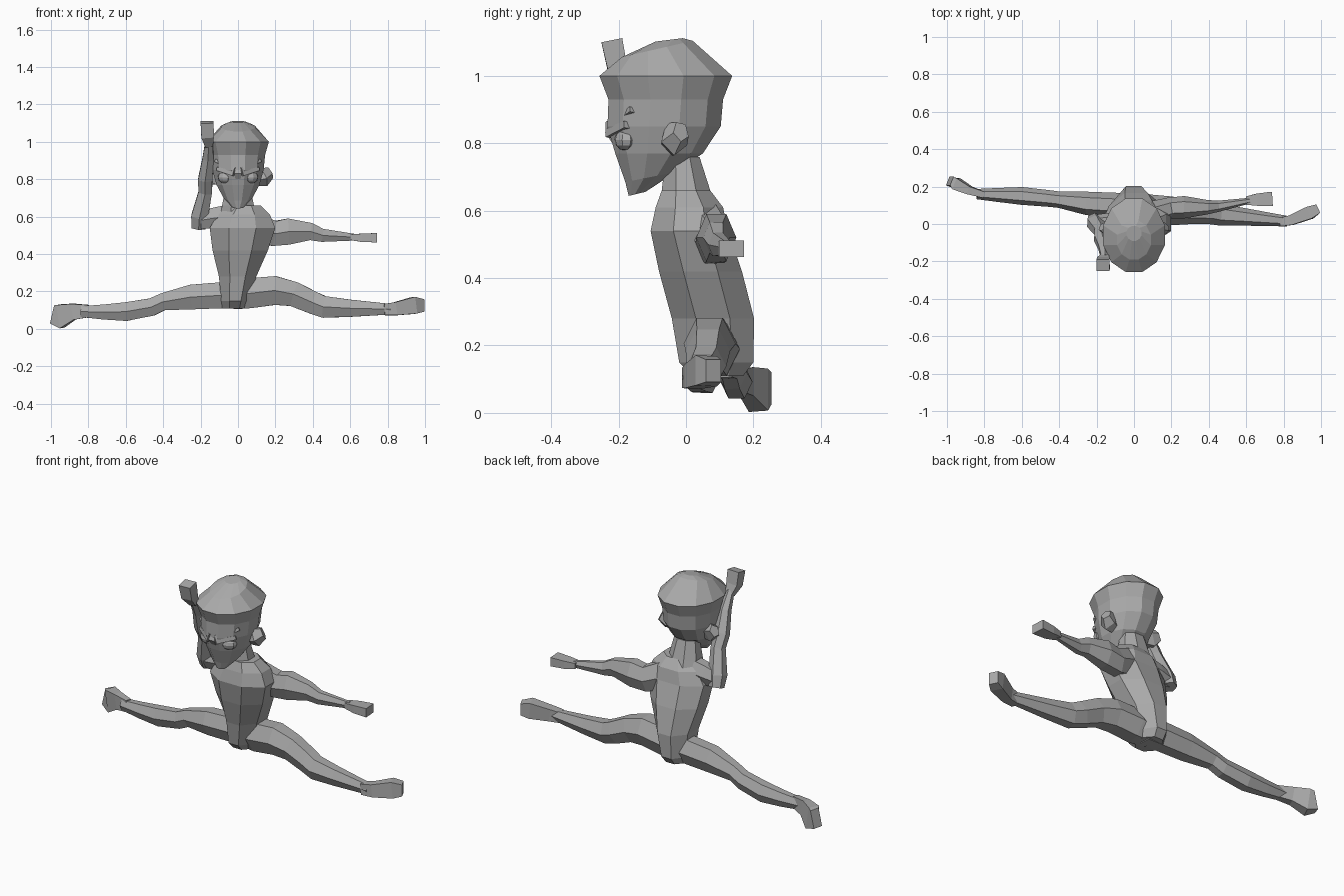
import bpy, bmesh, math
from mathutils import Vector, Matrix

cube = bpy.data.objects.get("Cube")
if cube:
    bpy.data.objects.remove(cube, do_unlink=True)

grey = bpy.data.materials.new("plain grey")
grey.use_nodes = True
shade = (.4, .4, .4, 1)
grey.diffuse_color = shade
grey.node_tree.nodes["Principled BSDF"].inputs["Base Color"].default_value = shade


def finish(name, bm):
    """Turn a bmesh into a flat-shaded grey object."""
    bmesh.ops.recalc_face_normals(bm, faces=bm.faces)
    mesh = bpy.data.meshes.new(name)
    bm.to_mesh(mesh)
    bm.free()
    mesh.materials.append(grey)
    part = bpy.data.objects.new(name, mesh)
    bpy.context.collection.objects.link(part)


def outline(sides):
    """Polygon with flat sides that fills the unit box."""
    angles = [math.tau * (i + .5) / sides for i in range(sides)]
    reach = max(math.cos(angle) for angle in angles)
    rise = max(math.sin(angle) for angle in angles)
    return [(math.cos(angle) / reach, math.sin(angle) / rise) for angle in angles]


def skin(name, rings):
    """Join successive rings of points into a closed tube."""
    bm = bmesh.new()
    loops = [[bm.verts.new(point) for point in ring] for ring in rings]
    for low, high in zip(loops, loops[1:]):
        for i in range(len(low)):
            bm.faces.new((low[i - 1], low[i], high[i], high[i - 1]))
    bm.faces.new(loops[0])
    bm.faces.new(loops[-1])
    finish(name, bm)


def body(name, sides, rows, lean=0):
    """Stack level rings: height, centre y, half width, half depth, tilt."""
    rings = []
    for height, centre, width, depth, *tilt in rows:
        middle = Vector((lean * (height - .3), centre, height))
        rings.append([middle + Vector((u * width, v * depth, v * sum(tilt)))
                      for u, v in outline(sides)])
    skin(name, rings)


def limb(name, sides, flatness, rows):
    """Sweep rings along a path of x, y, z, radius, square to the path."""
    points = [Vector(row[:3]) for row in rows]
    rings = []
    for i, (point, row) in enumerate(zip(points, rows)):
        along = points[min(i + 1, len(points) - 1)] - points[max(i - 1, 0)]
        across = along.cross(Vector((0, 1, 0))).normalized()
        other = along.cross(across).normalized() * flatness
        rings.append([point + (across * u + other * v) * row[3]
                      for u, v in outline(sides)])
    skin(name, rings)


# Head with its flared cap line and sloping crown
body("head", 12, [
    (.65, -.145, .03, .025, .006),
    (.7, -.105, .075, .075, .015),
    (.77, -.08, .115, .13),
    (.85, -.065, .137, .168),
    (.93, -.06, .145, .17),
    (1, -.06, .165, .197),
    (1.08, -.085, .09, .105, .024),
    (1.107, -.05, .04, .04, .005)])

# Neck and leaning torso
body("neck", 8, [
    (.58, .015, .1, .085),
    (.66, 0, .085, .072),
    (.76, -.01, .065, .05)])
body("torso", 8, [
    (.11, .095, .065, .075),
    (.15, .09, .075, .11),
    (.28, .08, .1, .122),
    (.42, .043, .148, .123),
    (.54, .01, .175, .115),
    (.61, .01, .14, .1),
    (.66, 0, .085, .072)], lean=.1)

# Face details and ears, mirrored to both sides
limb("nose", 4, 1, [(0, -.2, .79, .01), (0, -.22, .835, .02), (0, -.215, .87, .01)])
for side, s in (("left", 1), ("right", -1)):
    bm = bmesh.new()
    bmesh.ops.create_uvsphere(bm, u_segments=8, v_segments=6, radius=.032)
    bmesh.ops.scale(bm, verts=bm.verts, vec=(1.3, 1, 1))
    bmesh.ops.rotate(bm, verts=bm.verts, matrix=Matrix.Rotation(s * .4, 3, "Z"))
    bmesh.ops.translate(bm, verts=bm.verts, vec=(s * .07, -.18, .81))
    finish(side + "_eye", bm)
    limb(side + "_brow", 4, 1, [(s * .015, -.228, .85, .012), (s * .12, -.16, .9, .008)])
    limb(side + "_lid", 4, 1, [(s * .02, -.226, .83, .014), (s * .11, -.175, .855, .01)])
    limb(side + "_ear", 5, .9, [
        (s * .1, -.04, .805, .035),
        (s * .135, -.035, .815, .045),
        (s * .17, -.015, .835, .028)])

# Outstretched left arm
limb("left_arm", 6, .85, [
    (.08, .055, .55, .075),
    (.19, .085, .51, .067),
    (.27, .09, .52, .07),
    (.39, .09, .52, .046),
    (.45, .095, .5, .035),
    (.62, .125, .49, .018)])
limb("left_hand", 4, 1.5, [
    (.6, .125, .49, .015),
    (.66, .13, .487, .022),
    (.74, .135, .487, .025)])

# Bent right arm: short upper arm, then forearm raised beside the head
limb("right_upper_arm", 6, .9, [
    (-.07, .01, .6, .06),
    (-.14, .01, .59, .055),
    (-.2, .01, .58, .045),
    (-.23, .01, .57, .03)])
limb("right_forearm", 6, 1, [
    (-.21, .025, .54, .037),
    (-.205, .005, .6, .045),
    (-.175, -.04, .73, .036),
    (-.175, -.075, .8, .038),
    (-.16, -.125, .91, .03),
    (-.155, -.18, 1, .02)])
limb("right_hand", 4, .9, [
    (-.155, -.175, .98, .02),
    (-.163, -.205, 1.03, .033),
    (-.165, -.22, 1.105, .035)])

# Left leg stretched sideways, ending in a narrow pointed foot
limb("left_leg", 6, 1, [
    (-.03, .095, .165, .06),
    (.06, .08, .19, .08),
    (.2, .07, .205, .077),
    (.3, .065, .185, .066),
    (.4, .06, .14, .06),
    (.46, .05, .117, .058),
    (.6, .037, .11, .046),
    (.82, .015, .105, .028)])
limb("left_foot", 4, .75, [
    (.78, .01, .103, .03),
    (.84, .02, .107, .035),
    (.94, .06, .125, .045),
    (.985, .082, .125, .033)])

# Right leg stretched sideways, slightly behind
limb("right_leg", 6, .95, [
    (.03, .11, .165, .06),
    (-.08, .1, .18, .07),
    (-.25, .11, .17, .066),
    (-.4, .13, .145, .046),
    (-.46, .137, .117, .047),
    (-.6, .15, .092, .05),
    (-.72, .155, .09, .04),
    (-.84, .16, .092, .029)])
limb("right_foot", 4, .5, [
    (-.8, .155, .095, .033),
    (-.88, .18, .092, .043),
    (-.95, .215, .067, .063),
    (-.985, .23, .075, .05)])
